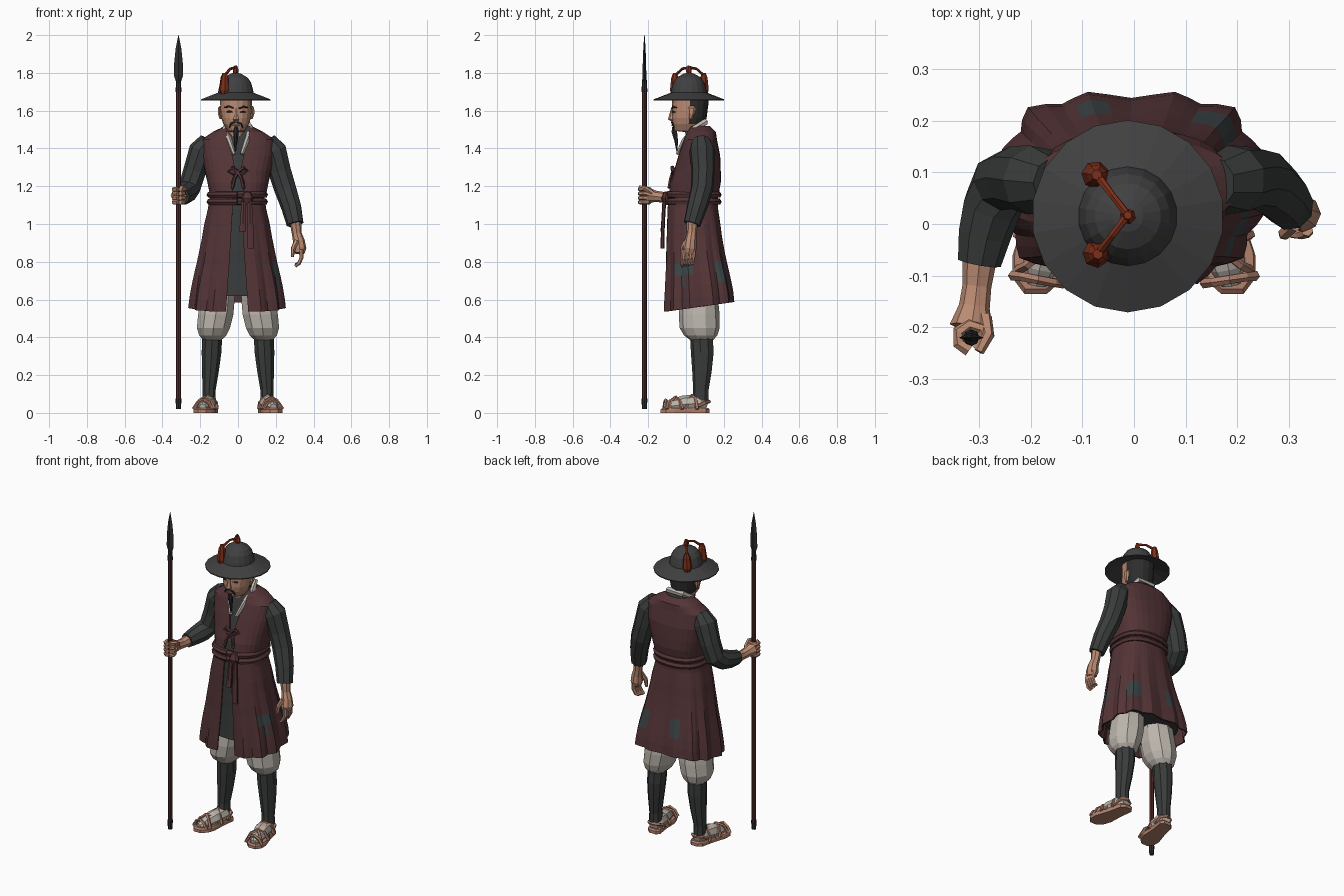
import bpy, bmesh, math
from mathutils import Vector

def mat(name, r, g, b):
    m = bpy.data.materials.new(name)
    m.diffuse_color = (r, g, b, 1)
    return m

MAROON = mat("maroon cloth", .088, .034, .037)
DARK = mat("charcoal cloth", .042, .045, .045)
HAT = mat("hat felt", .052, .052, .053)
SKIN = mat("skin", .50, .26, .17)
STRAW = mat("straw", .45, .22, .15)
WHITE = mat("off white cloth", .50, .46, .41)
RED = mat("tassel red", .21, .028, .010)
WOOD = mat("shaft wood", .088, .025, .021)
PATCH = mat("patch cloth", .045, .058, .062)
BLACK = mat("hair and iron", .026, .026, .027)

def loft(name, rings, mats, closed=True, caps=True, rule=None, thick=0):
    """Skin a list of point rings; rule(centre) picks the material slot."""
    bm = bmesh.new()
    vs = [[bm.verts.new(p) for p in ring] for ring in rings]
    n = len(vs[0])
    for a, b in zip(vs, vs[1:]):
        for i in range(n if closed else n - 1):
            j = (i + 1) % n
            bm.faces.new((a[i], a[j], b[j], b[i]))
    if closed and caps:
        bm.faces.new(vs[0])
        bm.faces.new(vs[-1])
    bmesh.ops.recalc_face_normals(bm, faces=bm.faces)
    if rule:
        for f in bm.faces:
            f.material_index = int(rule(f.calc_center_median()))
    me = bpy.data.meshes.new(name)
    bm.to_mesh(me)
    bm.free()
    for m in (mats if isinstance(mats, list) else [mats]):
        me.materials.append(m)
    ob = bpy.data.objects.new(name, me)
    bpy.context.collection.objects.link(ob)
    if thick:
        s = ob.modifiers.new("thickness", "SOLIDIFY")
        s.thickness, s.offset = thick, 0
    return ob

def oval(z, cx, cy, rx, ry, n=12, p=2.0, a0=0.0, a1=None):
    """Superellipse ring; angle 0 is the front (-y)."""
    span = 2 * math.pi if a1 is None else a1 - a0
    steps = n if a1 is None else n - 1
    pts = []
    for i in range(n):
        a = a0 + span * i / steps
        s, c = math.sin(a), math.cos(a)
        pts.append(Vector((cx + rx * math.copysign(abs(s) ** (2 / p), s),
                           cy - ry * math.copysign(abs(c) ** (2 / p), c), z)))
    return pts

def stack(name, rows, mats, n=12, p=2.0, **kw):
    return loft(name, [oval(*r, n=n, p=p) for r in rows], mats, **kw)

def tube(name, path, m, n=8):
    """Round tube through (x, y, z, radius) points."""
    P = [Vector(q[:3]) for q in path]
    u, rings = None, []
    for i, q in enumerate(path):
        t = (P[min(i + 1, len(P) - 1)] - P[max(i - 1, 0)]).normalized()
        u = t.orthogonal() if u is None else u - t * u.dot(t)
        u.normalize()
        v = t.cross(u)
        rings.append([P[i] + q[3] * (math.cos(2 * math.pi * k / n) * u + math.sin(2 * math.pi * k / n) * v)
                      for k in range(n)])
    return loft(name, rings, m)

# --- Garments: rows of z, cy, rx, ry, half-angle of the front opening
VEST = [(1.515, .07, .07, .055, .9), (1.485, .08, .13, .075, .38), (1.445, .075, .192, .085, .17),
        (1.36, .07, .187, .107, .10), (1.28, .06, .172, .12, .04), (1.22, .05, .158, .13, .15), (1.14, .038, .142, .128, .12)]
SKIRT = [(1.14, .038, .142, .128, .10), (1.08, .036, .15, .13, .10), (1.0, .04, .168, .137, .11), (.93, .043, .178, .142, .12),
         (.86, .047, .19, .148, .13), (.80, .052, .20, .153, .14), (.74, .056, .212, .16, .15),
         (.68, .06, .222, .166, .16), (.62, .063, .23, .172, .17), (.565, .065, .236, .175, .18)]

loft("sleeveless_vest", [oval(z, 0, cy, rx, ry, 29, 2.5, g, 2 * math.pi - g) for z, cy, rx, ry, g in VEST],
     MAROON, closed=False, thick=.008)

rings = []
for z, cy, rx, ry, g in SKIRT:
    t = min(1, (1.14 - z) / .5)
    ring = oval(z, -.005, cy, rx, ry, 49, 2.5, g, 2 * math.pi - g)
    for i, q in enumerate(ring):
        c = Vector((-.005, cy, z))
        bulge = .09 * t * (1 - abs(i % 4 - 2) / 2)                 # pleats
        bulge += .06 * t * math.exp(-((abs(i - 24) - 6) / 2.5) ** 2)  # back folds
        ring[i] = c + (q - c) * (1 + bulge)
        ring[i].z += .14 * t * t * (ring[i].y - .04) - .008 * t
    rings.append(ring)
SPOTS = [Vector(s) for s in ((.21, -.02, .75), (.17, .20, .75), (-.07, .24, .76))]
loft("pleated_skirt", rings, [MAROON, PATCH], closed=False, thick=.008,
     rule=lambda c: any((c - s).length < .055 for s in SPOTS))

inner = VEST + SKIRT[1:-1]
stack("inner_robe", [(max(z, .6), 0, cy, rx * .95, ry * .95) for z, cy, rx, ry, g in inner], DARK, n=24, p=2.5)

# --- Collar, belt and ties
side = [(.02, -.045, 1.37, .01), (.045, -.01, 1.44, .014), (.068, .045, 1.505, .017), (.05, .10, 1.54, .018)]
tube("white_collar", side + [(-x, y, z, r) for x, y, z, r in reversed(side)], WHITE, 6)
for k, z in enumerate((1.155, 1.118)):
    ring = oval(z, -.004, .038, .145, .133, 24, 2.5)
    tube(f"belt_{k}", [(*q, .018) for q in ring + ring[:1]], MAROON, 6)
stack("belt_knot", [(1.10, .05, -.105, .018, .014), (1.135, .05, -.11, .032, .022), (1.17, .05, -.105, .018, .014)], MAROON, 8)
for k, (x0, x1, z1) in enumerate(((.03, .022, .96), (.062, .068, .87))):
    stack(f"belt_tail_{k}", [(1.12, x0, -.115, .014, .01), (1.0, (x0 + x1) / 2, -.122, .018, .01),
                             (z1, x1, -.125, .02, .01)], MAROON, 6)
for s in (-1, 1):
    tube("chest_tie_loop", [(0, -.067, 1.275, .009), (.03 * s, -.072, 1.298, .011), (.05 * s, -.064, 1.28, .009),
                            (.025 * s, -.072, 1.265, .008), (0, -.067, 1.275, .008)], MAROON, 5)
    tube("chest_tie_end", [(0, -.07, 1.275, .009), (.018 * s, -.082, 1.24, .008), (.03 * s, -.09, 1.19, .009)], MAROON, 5)

# --- Head
stack("head", [(1.42, -.008, .06, .052, .052), (1.487, -.01, .05, .052, .055), (1.493, -.01, .015, .045, .075),
               (1.53, -.01, .014, .068, .085), (1.56, -.01, .017, .078, .092), (1.60, -.01, .02, .083, .094),
               (1.63, -.01, .022, .084, .096), (1.69, -.01, .022, .085, .097)], [SKIN, BLACK], n=16, p=2.2,
      rule=lambda c: c.y > .03 and c.z > 1.54)
stack("nose", [(1.545, -.01, -.07, .012, .008), (1.553, -.01, -.076, .019, .02), (1.575, -.01, -.074, .012, .016),
               (1.615, -.01, -.068, .009, .010)], SKIN, 6)
for s in (-1, 1):
    x = lambda d: -.01 + s * d
    stack("ear", [(1.555, x(.082), .022, .006, .010), (1.585, x(.088), .028, .010, .02), (1.615, x(.088), .03, .009, .02),
                  (1.625, x(.084), .03, .004, .01)], SKIN, 6)
    tube("eyebrow", [(x(.015), -.073, 1.613, .005), (x(.04), -.069, 1.622, .006), (x(.062), -.05, 1.617, .004)], BLACK, 5)
    tube("eye", [(x(.02), -.0725, 1.593, .003), (x(.035), -.069, 1.596, .005), (x(.052), -.058, 1.593, .003)], BLACK, 5)
    tube("moustache", [(x(.004), -.075, 1.54, .005), (x(.025), -.071, 1.533, .006), (x(.036), -.064, 1.51, .003)], BLACK, 5)
tube("mouth", [(-.03, -.071, 1.522, .003), (-.01, -.074, 1.523, .004), (.01, -.071, 1.522, .003)], SKIN, 5)
tube("goatee", [(-.01, -.066, 1.515, .008), (-.01, -.062, 1.49, .015), (-.012, -.052, 1.44, .010), (-.015, -.048, 1.385, .003)], BLACK, 6)

# --- Hat with two tassels
stack("brimmed_hat", [(z, -.012, .015, r, r) for z, r in
      ((1.685, .088), (1.654, .186), (1.66, .186), (1.695, .096), (1.715, .092), (1.75, .082), (1.775, .064), (1.795, .03), (1.80, .012))], HAT, 18)
tube("hat_finial", [(-.012, .015, 1.79, .012), (-.012, .015, 1.815, .016), (-.012, .017, 1.838, .008)], RED, 6)
for k, (x, y) in enumerate(((-.072, .095), (-.07, -.058))):
    tube(f"tassel_cord_{k}", [(-.012, .017, 1.828, .008), ((x - .012) / 2, (y + .017) / 2, 1.822, .007), (x, y, 1.785, .009)], RED, 6)
    tube(f"tassel_{k}", [(x, y, 1.80, .010), (x, y, 1.775, .020), (x - .003, y, 1.71, .027), (x - .003, y, 1.688, .020)], RED, 7)

# --- Sleeves
tube("right_sleeve", [(-.155, .08, 1.44, .05), (-.192, .085, 1.39, .068), (-.228, .09, 1.28, .062), (-.255, .08, 1.195, .06),
                      (-.275, .035, 1.165, .058), (-.29, -.02, 1.152, .052), (-.3, -.075, 1.145, .043)], DARK, 9)
tube("left_sleeve", [(.155, .08, 1.44, .05), (.192, .085, 1.39, .068), (.222, .09, 1.28, .062), (.25, .085, 1.19, .06),
                     (.283, .058, 1.09, .054), (.303, .032, 1.0, .046)], DARK, 9)

# --- Right hand, closed round the shaft
SX, SY = -.315, -.22
tube("right_forearm", [(-.298, -.06, 1.145, .034), (-.304, -.12, 1.142, .028), (-.309, -.16, 1.146, .030),
                       (-.315, -.20, 1.152, .042)], SKIN, 8)
for i in range(4):
    arc = [math.radians(a) for a in range(-60, 271, 55)]
    tube(f"right_finger_{i}", [(SX - .027 * math.sin(a + 1.2), SY - .025 * math.cos(a + 1.2), 1.115 + .023 * i, .0125)
                               for a in arc], SKIN, 6)
tube("right_thumb", [(-.29, -.18, 1.165, .015), (-.283, -.215, 1.19, .013), (-.30, -.247, 1.195, .010)], SKIN, 6)

# --- Left hand, hanging
tube("left_forearm", [(.302, .035, 1.03, .032), (.311, .03, .95, .026), (.322, .024, .91, .031),
                      (.326, .02, .87, .036), (.325, .015, .845, .028)], SKIN, 8)
for i in range(4):
    y = -.012 + .018 * i
    tube(f"left_finger_{i}", [(.335, y, .865, .012), (.336, y - .004, .82, .011), (.322, y - .008, .79, .010),
                              (.303, y - .008, .775 + .004 * i, .007)], SKIN, 6)
tube("left_thumb", [(.31, .0, .91, .015), (.292, -.018, .87, .013), (.288, -.022, .825, .008)], SKIN, 6)

# --- Spear
stack("spear_shaft", [(z, SX, SY, .0135, .0135) for z in (.06, 1.73)], WOOD, 8)
stack("spear_butt", [(.02, SX, SY, .013, .013), (.075, SX, SY, .016, .016)], BLACK, 8)
stack("spear_socket", [(1.70, SX, SY, .016, .016), (1.765, SX, SY, .012, .012)], BLACK, 8)
stack("spear_blade", [(1.75, SX, SY, .012, .010), (1.785, SX, SY, .024, .010), (1.85, SX, SY, .023, .009),
                      (1.93, SX, SY, .015, .006), (2.0, SX, SY, .001, .001)], BLACK, 4)

# --- Legs and sandals
for s, side in ((-1, "right"), (1, "left")):
    stack(f"{side}_trouser", [(.72, s * .10, .06, .09, .09), (.60, s * .108, .07, .095, .10), (.52, s * .118, .07, .098, .108),
          (.45, s * .13, .072, .092, .106), (.41, s * .134, .078, .075, .088), (.385, s * .136, .083, .05, .06)], WHITE, 10)
    stack(f"{side}_legging", [(.41, s * .137, .083, .054, .062), (.32, s * .14, .088, .053, .062), (.22, s * .146, .086, .045, .053),
          (.12, s * .153, .08, .035, .042), (.065, s * .153, .078, .036, .045)], DARK, 9)
    tube(f"{side}_foot", [(s * .147, .11, .042, .028), (s * .152, .07, .052, .044), (s * .165, -.01, .047, .046),
                          (s * .182, -.085, .036, .034), (s * .188, -.118, .03, .018)], WHITE, 8)
    # sole outline: distance along the foot and half width
    out = [(.125, .022), (.105, .042), (.03, .045), (-.06, .058), (-.105, .050), (-.135, .022)]
    line = [(w, y) for y, w in out] + [(-w, y) for y, w in reversed(out)]
    loft(f"{side}_sole", [[Vector((s * (.166 - .18 * y) + w * k, y * k, z)) for w, y in line]
                          for z, k in ((0, 1), (.018, 1), (.026, .93))], STRAW)
    for k, (y0, y1, h) in enumerate(((-.115, -.10, .068), (-.09, -.02, .083), (-.02, -.09, .083), (.0, .06, .092), (.07, .0, .092))):
        cx, ym = .166 - .09 * (y0 + y1), (y0 + y1) / 2
        tube(f"{side}_strap_{k}", [(s * (cx - .05), y0, .02, .010), (s * (cx - .03), y0 * .7 + ym * .3, h * .78, .009),
                                   (s * cx, ym, h, .009), (s * (cx + .03), y1 * .7 + ym * .3, h * .78, .009),
                                   (s * (cx + .05), y1, .02, .010)], STRAW, 5)
    tube(f"{side}_heel_strap", [(s * .11, .05, .03, .009), (s * .115, .10, .055, .010), (s * .147, .122, .06, .010),
                                (s * .185, .10, .055, .010), (s * .20, .05, .03, .009)], STRAW, 5)
